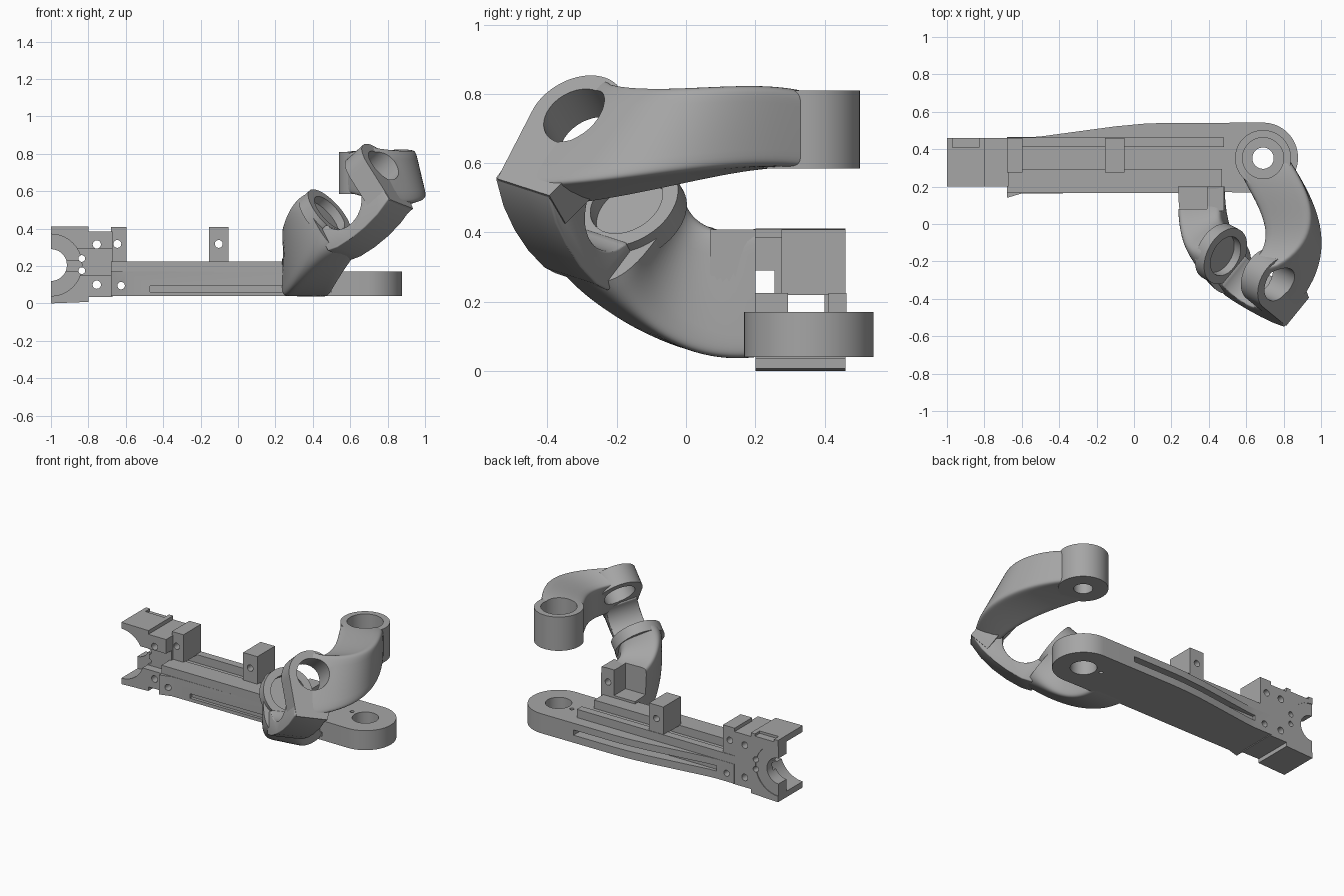
import bpy, bmesh, math
from mathutils import Vector as V

if "Cube" in bpy.data.objects:
    bpy.data.objects.remove(bpy.data.objects["Cube"])

grey = bpy.data.materials.new("machined grey")
grey.diffuse_color = (0.38, 0.38, 0.38, 1)
grey.use_nodes = True
grey.node_tree.nodes["Principled BSDF"].inputs["Base Color"].default_value = grey.diffuse_color

# Tilted joint frame: axis A, spine direction U, width direction W
A = V((0.69, -0.36, 0.62)).normalized()
U = V((0.40, -0.56, -0.725))
U = (U - A * U.dot(A)).normalized()
W = A.cross(U)
C1 = V((0.49, -0.172, 0.485))      # lower ring face centre
C2 = C1 + A * 0.403                # upper ring face centre
X, Y, Z = V((1, 0, 0)), V((0, 1, 0)), V((0, 0, 1))


def finish(name, bm):
    bmesh.ops.recalc_face_normals(bm, faces=bm.faces)
    me = bpy.data.meshes.new(name)
    bm.to_mesh(me)
    bm.free()
    ob = bpy.data.objects.new(name, me)
    bpy.context.collection.objects.link(ob)
    me.materials.append(grey)
    return ob


def prism(name, pts, o, e1, e2, d):
    """Extrude the outline pts (in the e1, e2 plane at o) along d."""
    bm = bmesh.new()
    low = [bm.verts.new(o + e1 * p + e2 * q) for p, q in pts]
    top = [bm.verts.new(v.co + d) for v in low]
    n = len(pts)
    bm.faces.new(low)
    bm.faces.new(top)
    for i in range(n):
        bm.faces.new((low[i], low[(i + 1) % n], top[(i + 1) % n], top[i]))
    return finish(name, bm)


def box(name, x0, x1, y0, y1, z0, z1):
    return prism(name, [(x0, y0), (x1, y0), (x1, y1), (x0, y1)], Z * z0, X, Y, Z * (z1 - z0))


def arc(cx, cy, r, a0, a1, n=24):
    return [(cx + r * math.cos(math.radians(a0 + (a1 - a0) * i / n)),
             cy + r * math.sin(math.radians(a0 + (a1 - a0) * i / n))) for i in range(n + 1)]


def cyl(name, o, d, r, n=64):
    e1 = d.orthogonal().normalized()
    e2 = d.normalized().cross(e1)
    return prism(name, arc(0, 0, r, 0, 360 - 360 / n, n - 1), o, e1, e2, d)


def loft(name, p0, t0, p1, t1, s0, s1, power, bulge=0.0, n=48, steps=24):
    """Sweep a rounded box section along a Hermite curve, blending its axes."""
    bm = bmesh.new()
    rings = []
    for k in range(steps + 1):
        t = k / steps
        c = (p0 * (2*t**3 - 3*t*t + 1) + t0 * (t**3 - 2*t*t + t)
             + p1 * (3*t*t - 2*t**3) + t1 * (t**3 - t*t))
        s = t ** power
        e1, e2 = s0[0].lerp(s1[0], s), s0[1].lerp(s1[1], s)
        e1 = e1 * (1 + bulge * 4 * t * (1 - t))
        ex = 2 / (s0[2] + (s1[2] - s0[2]) * s)
        ring = []
        for i in range(n):
            a = 2 * math.pi * (i + 0.5) / n
            x, y = math.cos(a), math.sin(a)
            ring.append(bm.verts.new(c + e1 * math.copysign(abs(x) ** ex, x)
                                     + e2 * math.copysign(abs(y) ** ex, y)))
        rings.append(ring)
    for r, q in zip(rings, rings[1:]):
        for i in range(n):
            j = (i + 1) % n
            bm.faces.new((r[i], r[j], q[j], q[i]))
    bm.faces.new(rings[0])
    bm.faces.new(rings[-1])
    return finish(name, bm)


def apply(ob, m):
    bpy.context.view_layer.objects.active = ob
    bpy.ops.object.modifier_apply(modifier=m.name)


def cut(targets, *cutters):
    for ob in targets:
        for c in cutters:
            m = ob.modifiers.new("cut", 'BOOLEAN')
            m.operation, m.solver, m.object = 'DIFFERENCE', 'EXACT', c
            apply(ob, m)
    for c in cutters:
        bpy.data.objects.remove(c, do_unlink=True)


def hole_y(x, z, r, y0=0.0, y1=0.7):
    return cyl("cutter", V((x, y0, z)), Y * (y1 - y0), r, 24)


# Base plate with rounded pivot end, side grooves and holes
outline = [(-0.68, 0.14), (-0.6, 0.163), (0.5, 0.17)] + arc(0.69, 0.355, 0.187, -90, 90, 32) + \
    [(0.15, 0.54), (0.05, 0.536), (-0.1, 0.522), (-0.3, 0.495), (-0.5, 0.468), (-0.55, 0.465), (-0.68, 0.465)]
plate = prism("base_plate", outline, Z * 0.04, X, Y, Z * 0.13)
cut([plate], cyl("cutter", V((0.69, 0.355, 0)), Z * 0.3, 0.08),
    cyl("cutter", V((0.575, 0.38, 0)), Z * 0.3, 0.013, 16),
    box("cutter", -0.47, 0.5, 0.1, 0.185, 0.062, 0.092),
    box("cutter", -0.55, 0.45, 0.445, 0.6, 0.09, 0.125),
    hole_y(-0.625, 0.095, 0.02))

# Rails on the plate, leaving a channel between
box("front_rail", -0.68, 0.47, 0.166, 0.295, 0.165, 0.225)
box("back_rail", -0.68, 0.48, 0.412, 0.463, 0.165, 0.225)

# Upright lugs with cross holes
for name, x0, x1, y0, y1, hx in (("end_lug", -0.68, -0.595, 0.275, 0.46, -0.645),
                                 ("middle_lug", -0.155, -0.05, 0.275, 0.46, -0.103),
                                 ("arm_lug", 0.39, 0.482, 0.07, 0.2, 0.435)):
    lug = box(name, x0, x1, y0, y1, 0.22, 0.408)
    cut([lug], hole_y(hx, 0.318, 0.021, 0.1))

# End bracket: block, forked flange and scooped web
block = box("bracket_block", -0.81, -0.67, 0.2, 0.46, 0.035, 0.385)
fork_pts = [(-1, 0.0), (-0.8, 0.008), (-0.8, 0.41), (-1, 0.412)]
fork = prism("bracket_fork", fork_pts, Y * 0.2, X, Z, Y * 0.26)
cut([fork], cyl("cutter", V((-1, 0.1, 0.205)), Y * 0.5, 0.165),
    box("cutter", -0.97, -0.83, 0.41, 0.5, 0.395, 0.5))
web = box("bracket_web", -1, -0.8, 0.37, 0.455, 0.03, 0.38)
cut([web], cyl("cutter", V((-1, 0.1, 0.205)), Y * 0.5, 0.085))
cut([block, fork, web], box("cutter", -0.92, -0.6, 0.1, 0.255, 0.15, 0.29),
    box("cutter", -1.1, -0.6, 0.292, 0.4, 0.17, 0.228),
    hole_y(-0.755, 0.315, 0.022), hole_y(-0.755, 0.1, 0.022),
    hole_y(-0.835, 0.24, 0.018), hole_y(-0.835, 0.175, 0.018))

# Lower arm sweeping from the base up to the lower ring, notched at the root
arm = loft("lower_arm", V((0.36, 0.2, 0.225)), Y * -0.62 - Z * 0.08, C1 - A * 0.03 + U * 0.06, A * 0.42,
           (X * 0.125, Z * 0.185, 12), (W * 0.148, U * -0.21, 2.8), 1.25)
ring = cyl("lower_ring", C1 - A * 0.07, A * 0.07, 0.16)
cut([arm, ring], cyl("cutter", C1 - A * 0.05, A * 0.2, 0.112))
cut([arm], box("cutter", 0.1, 0.39, 0.08, 0.3, 0.24, 0.6), hole_y(0.435, 0.318, 0.021, 0.1))

# Curved yoke joining the two coaxial rings
yoke_pts = [(0, 0.125), (-0.06, 0.125), (-0.06, 0.26), (0, 0.285), (0.1, 0.303), (0.2, 0.308),
            (0.3, 0.3), (0.4, 0.274), (0.4, 0.125)] + arc(0.135, 0.09, 0.137, 16, 164)
yoke = prism("yoke", yoke_pts, C1 - W * 0.112, A, U, W * 0.207)
bev = yoke.modifiers.new("soften", 'BEVEL')
bev.width, bev.segments, bev.limit_method, bev.angle_limit = 0.022, 3, 'ANGLE', math.radians(60)
apply(yoke, bev)

# Upper ring plate: round head tapering to a straight edge
upper_ring = prism("upper_ring", [(p, -q) for p, q in arc(0, 0, 0.15, -12, 192, 40)]
                   + [(-0.1, 0.276), (0.1, 0.276)], C2 - A * 0.13, W, U, A * 0.13)

# Upper arm from the ring plate to the vertical boss
upper_arm = loft("upper_arm", C2 - A * 0.065 + U * 0.057, W * 0.95 + Z * 0.2 + X * 0.1,
                 V((0.69, 0.34, 0.697)), V((-0.25, 0.55, -0.08)),
                 (A * 0.064, U * -0.205, 12), (X * 0.143, Z * 0.111, 10), 0.6, 0.28)
cut([upper_ring, upper_arm], cyl("cutter", C2 - A * 0.3, A * 0.5, 0.1))
boss = cyl("upper_boss", V((0.69, 0.352, 0.585)), Z * 0.225, 0.15)
cut([boss, upper_arm], cyl("cutter", V((0.69, 0.352, 0.66)), Z * 0.3, 0.11),
    cyl("cutter", V((0.69, 0.352, 0.5)), Z * 0.3, 0.057))

# Smooth curved faces, keep edges crisp
for ob in list(bpy.context.scene.objects):
    bpy.ops.object.select_all(action='DESELECT')
    ob.select_set(True)
    bpy.context.view_layer.objects.active = ob
    bpy.ops.object.shade_smooth_by_angle(angle=math.radians(30))
